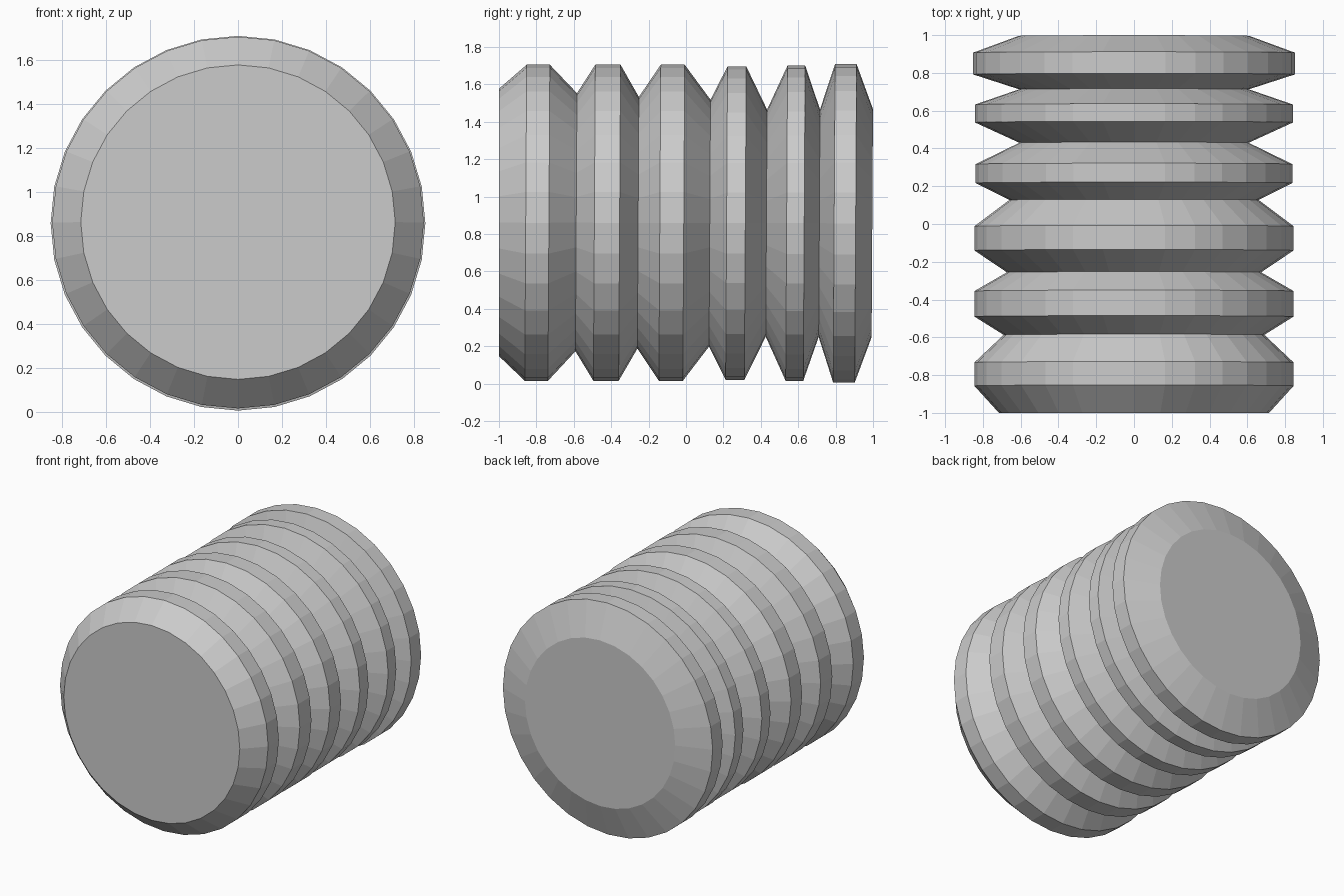
import bpy, bmesh, math

if "Cube" in bpy.data.objects:
    bpy.data.objects.remove(bpy.data.objects["Cube"])

SIDES = 32
# Profile along the axis: (y, radius, centre height)
profile = [
    (-1.0, .715, .862), (-.857, .845, .860), (-.733, .845, .860),
    (-.587, .69, .863), (-.49, .845, .860), (-.355, .845, .860),
    (-.256, .673, .860), (-.14, .845, .860), (-.012, .845, .860),
    (.127, .66, .858), (.217, .838, .858), (.317, .838, .858),
    (.43, .607, .858), (.538, .843, .858), (.632, .843, .858),
    (.713, .608, .858), (.792, .852, .857), (.907, .852, .857),
    (.996, .61, .858),
]

bm = bmesh.new()
rings = []
for i, (y, r, c) in enumerate(profile):
    tilt = 0 if i == 0 else .006  # ribs lean very slightly
    ring = []
    for k in range(SIDES):
        a = 2 * math.pi * k / SIDES
        z = r * math.cos(a)
        ring.append(bm.verts.new((r * math.sin(a), y + tilt * z, c + z)))
    rings.append(ring)

# Rib walls
for a, b in zip(rings, rings[1:]):
    for k in range(SIDES):
        n = (k + 1) % SIDES
        bm.faces.new((a[k], a[n], b[n], b[k]))

# End caps
bm.faces.new(rings[0])
bm.faces.new(rings[-1])
bmesh.ops.recalc_face_normals(bm, faces=bm.faces[:])

mesh = bpy.data.meshes.new("ribbed_cylinder")
bm.to_mesh(mesh)
bm.free()
bpy.context.collection.objects.link(bpy.data.objects.new("ribbed_cylinder", mesh))
